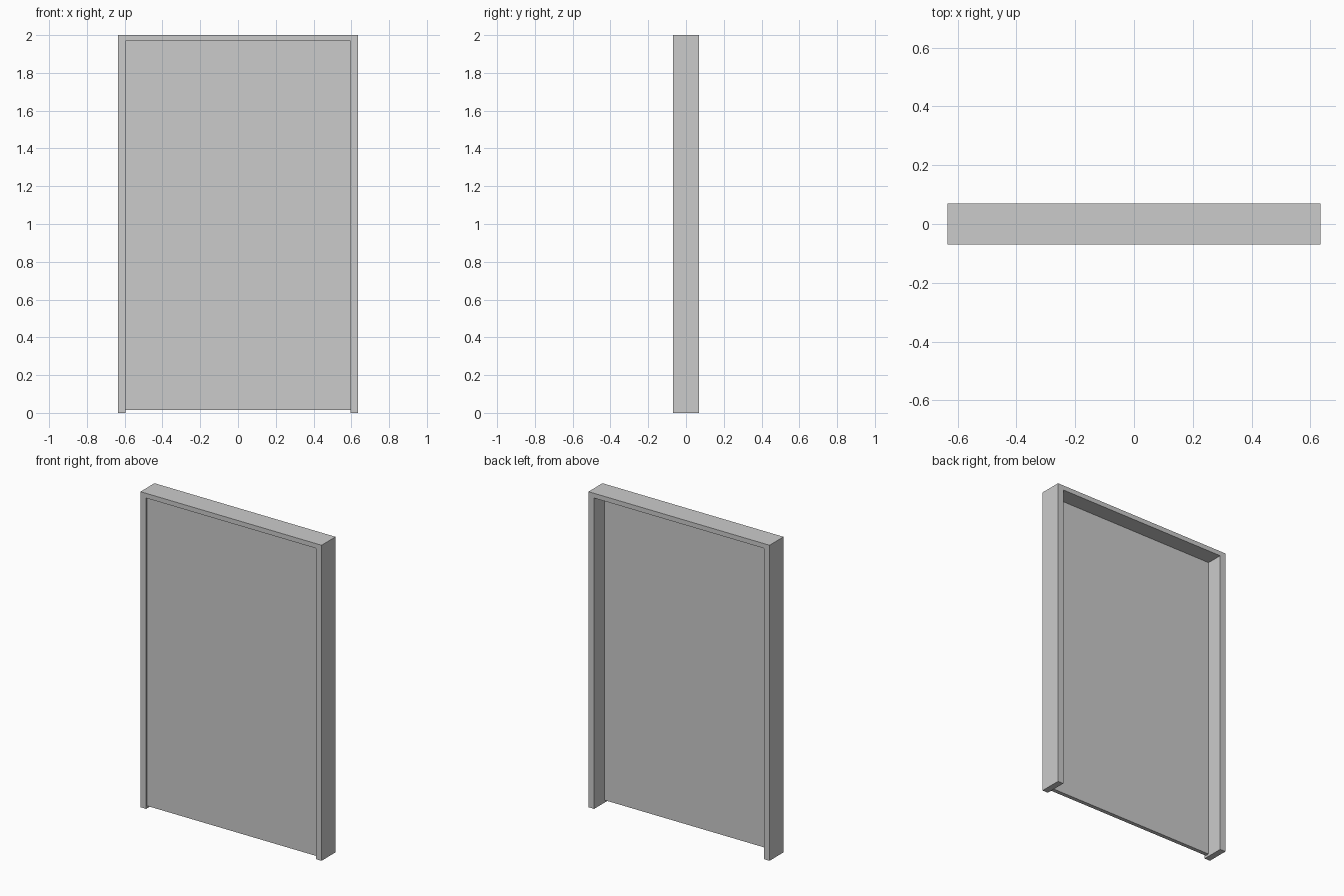
import bpy
import bmesh

cube = bpy.data.objects.get("Cube")
if cube:
    bpy.data.objects.remove(cube, do_unlink=True)

HALF_W, HALF_D, HEIGHT = 0.635, 0.07, 2.0
JAMB, HEADER = 0.04, 0.03

grey = bpy.data.materials.new("light_grey")
grey.use_nodes = True
colour = (0.6, 0.6, 0.6, 1)
grey.diffuse_color = colour
grey.node_tree.nodes["Principled BSDF"].inputs["Base Color"].default_value = colour


def extruded(name, outline, front, back):
    """Extrude an (x, z) outline from y = front to y = back."""
    bm = bmesh.new()
    face = bm.faces.new([bm.verts.new((x, front, z)) for x, z in outline])
    result = bmesh.ops.extrude_face_region(bm, geom=[face])
    moved = [v for v in result["geom"] if isinstance(v, bmesh.types.BMVert)]
    bmesh.ops.translate(bm, verts=moved, vec=(0, back - front, 0))
    bmesh.ops.recalc_face_normals(bm, faces=bm.faces)
    mesh = bpy.data.meshes.new(name)
    bm.to_mesh(mesh)
    bm.free()
    mesh.materials.append(grey)
    obj = bpy.data.objects.new(name, mesh)
    bpy.context.collection.objects.link(obj)
    return obj


# Door frame: two jambs joined by a header, open at the floor
inner = HALF_W - JAMB
right_half = [(-inner, HEIGHT - HEADER), (-inner, 0), (-HALF_W, 0), (-HALF_W, HEIGHT)]
left_half = [(-x, z) for x, z in reversed(right_half)]
extruded("door_frame", right_half + left_half, -HALF_D, HALF_D)

# Door leaf: set just behind the front of the frame, clear of the floor
top, bottom = HEIGHT - HEADER, 0.015
extruded("door_leaf", [(-inner, bottom), (inner, bottom), (inner, top), (-inner, top)],
         -0.06, -0.035)
